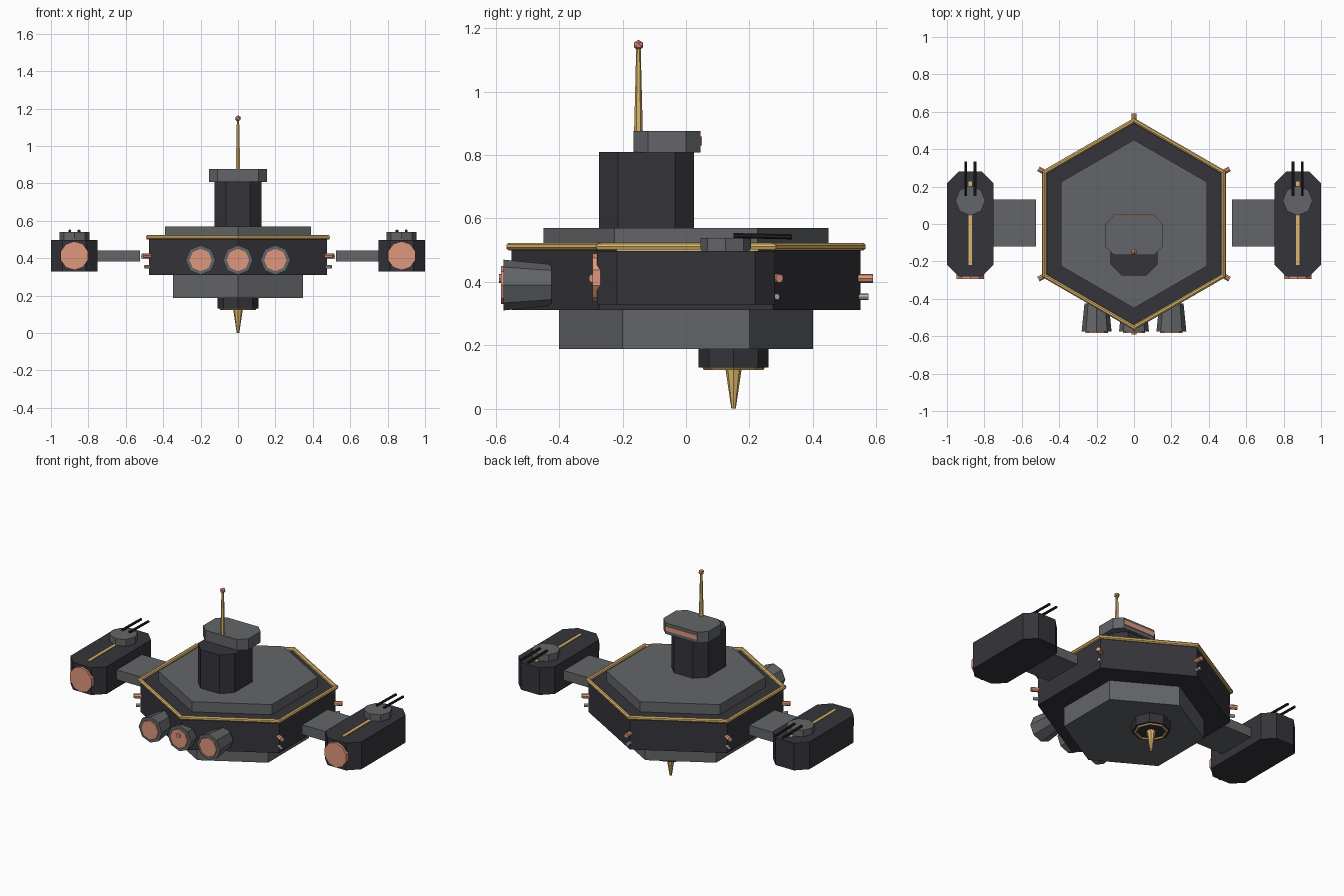
import bpy, bmesh, math
from mathutils import Vector

if "Cube" in bpy.data.objects:
    bpy.data.objects.remove(bpy.data.objects["Cube"])


def material(name, r, g, b):
    m = bpy.data.materials.new(name)
    m.use_nodes = True
    m.diffuse_color = (r, g, b, 1)
    m.node_tree.nodes["Principled BSDF"].inputs["Base Color"].default_value = (r, g, b, 1)
    return m


GREY = material("mid grey", 0.125, 0.13, 0.138)
DARK = material("dark hull", 0.036, 0.034, 0.042)
GOLD = material("gold", 0.72, 0.47, 0.15)
GLOW = material("copper glow", 0.74, 0.31, 0.21)
BLACK = material("gun black", 0.014, 0.014, 0.017)
STEEL = material("pale steel", 0.5, 0.5, 0.52)


def finish(name, bm, mat):
    bmesh.ops.recalc_face_normals(bm, faces=bm.faces)
    mesh = bpy.data.meshes.new(name)
    bm.to_mesh(mesh)
    bm.free()
    mesh.materials.append(mat)
    ob = bpy.data.objects.new(name, mesh)
    bpy.context.collection.objects.link(ob)
    return ob


def rod(name, a, b, r1, r2, sides, mat):
    """Straight or tapered prism running from point a to point b."""
    a, b = Vector(a), Vector(b)
    axis = b - a
    bm = bmesh.new()
    bmesh.ops.create_cone(bm, cap_ends=True, segments=sides, radius1=r1,
                          radius2=r2, depth=axis.length)
    turn = Vector((0, 0, 1)).rotation_difference(axis)
    for v in bm.verts:
        v.co = turn @ v.co + (a + b) / 2
    return finish(name, bm, mat)


def block(name, low, high, mat, chamfer=0):
    """Box between two corners, with optional cut vertical edges."""
    low, high = Vector(low), Vector(high)
    bm = bmesh.new()
    bmesh.ops.create_cube(bm, size=1)
    for v in bm.verts:
        v.co = (low + high) / 2 + v.co * (high - low)
    if chamfer:
        upright = [e for e in bm.edges
                   if abs(e.verts[0].co.z - e.verts[1].co.z) > 1e-4]
        bmesh.ops.bevel(bm, geom=upright, offset=chamfer, segments=1,
                        affect='EDGES', profile=0.5)
    return finish(name, bm, mat)


def corner(i, radius, z):
    a = math.radians(90 + 60 * i)
    return Vector((radius * math.cos(a), radius * math.sin(a), z))


# Hexagonal hull, deck and keel, with corners at front and back
for name, r, z1, z2, mat in [("hull", 0.55, 0.311, 0.507, DARK),
                             ("upper_deck", 0.45, 0.5, 0.57, GREY),
                             ("lower_deck", 0.4, 0.188, 0.32, GREY)]:
    rod(name, (0, 0, z1), (0, 0, z2), r, r, 6, mat)

# Gold rim and corner lights
for i in range(6):
    p, q = corner(i, 0.553, 0.511), corner(i + 1, 0.553, 0.511)
    over = (q - p).normalized() * 0.007
    rod(f"rim_trim_{i}", p - over, q + over, 0.0125, 0.0125, 8, GOLD)
    rod(f"corner_light_{i}", corner(i, 0.52, 0.411), corner(i, 0.59, 0.411),
        0.014, 0.014, 8, GLOW)
    rod(f"corner_sensor_{i}", corner(i, 0.52, 0.353), corner(i, 0.575, 0.353),
        0.01, 0.01, 8, STEEL)

# Command tower and bridge
block("tower", (-0.125, -0.275, 0.56), (0.125, 0.025, 0.81), DARK, 0.06)
block("bridge", (-0.155, -0.165, 0.808), (0.155, 0.045, 0.876), GREY, 0.045)
block("bridge_window", (-0.11, 0.04, 0.83), (0.11, 0.05, 0.858), GLOW)
rod("antenna", (0, -0.15, 0.82), (0, -0.15, 1.143), 0.015, 0.007, 6, GOLD)
bm = bmesh.new()
bmesh.ops.create_icosphere(bm, subdivisions=1, radius=0.017)
bmesh.ops.translate(bm, verts=bm.verts, vec=(0, -0.15, 1.147))
finish("antenna_tip", bm, GLOW)

# Sensor array under the keel
rod("belly_array", (0, 0.15, 0.13), (0, 0.15, 0.2), 0.11, 0.11, 8, DARK)
bpy.ops.mesh.primitive_torus_add(location=(0, 0.15, 0.129), major_segments=8,
                                 minor_segments=6, major_radius=0.09,
                                 minor_radius=0.008)
ring = bpy.context.object
ring.name = "belly_ring"
ring.data.materials.append(GOLD)
rod("belly_spike", (0, 0.15, 0), (0, 0.15, 0.135), 0.007, 0.027, 8, GOLD)

# Main engines
for name, x in [("right", -0.2), ("middle", 0), ("left", 0.2)]:
    rod(f"engine_{name}", (x, -0.425, 0.39), (x, -0.575, 0.39),
        0.065, 0.08, 8, GREY)
    rod(f"engine_glow_{name}", (x, -0.56, 0.39), (x, -0.583, 0.39),
        0.06, 0.06, 8, GLOW)

# Side pods with arms, thrusters and gun turrets
for side, s in [("left", 1), ("right", -1)]:
    x = s * 0.875
    block(f"{side}_arm", (s * 0.65 - 0.125, -0.12, 0.381),
          (s * 0.65 + 0.125, 0.13, 0.441), GREY)
    block(f"{side}_pod", (x - 0.125, -0.28, 0.329),
          (x + 0.125, 0.28, 0.498), DARK, 0.0625)
    rod(f"{side}_thruster", (x, -0.25, 0.413), (x, -0.295, 0.413),
        0.077, 0.077, 10, GLOW)
    block(f"{side}_pod_stripe", (x - 0.01, -0.22, 0.495),
          (x + 0.01, 0.228, 0.503), GOLD)
    rod(f"{side}_turret", (x, 0.125, 0.49), (x, 0.125, 0.539),
        0.08, 0.08, 8, GREY)
    for n, dx in enumerate((-0.025, 0.025)):
        rod(f"{side}_gun_{n}", (x + dx, 0.15, 0.546), (x + dx, 0.335, 0.542),
            0.008, 0.008, 6, BLACK)
